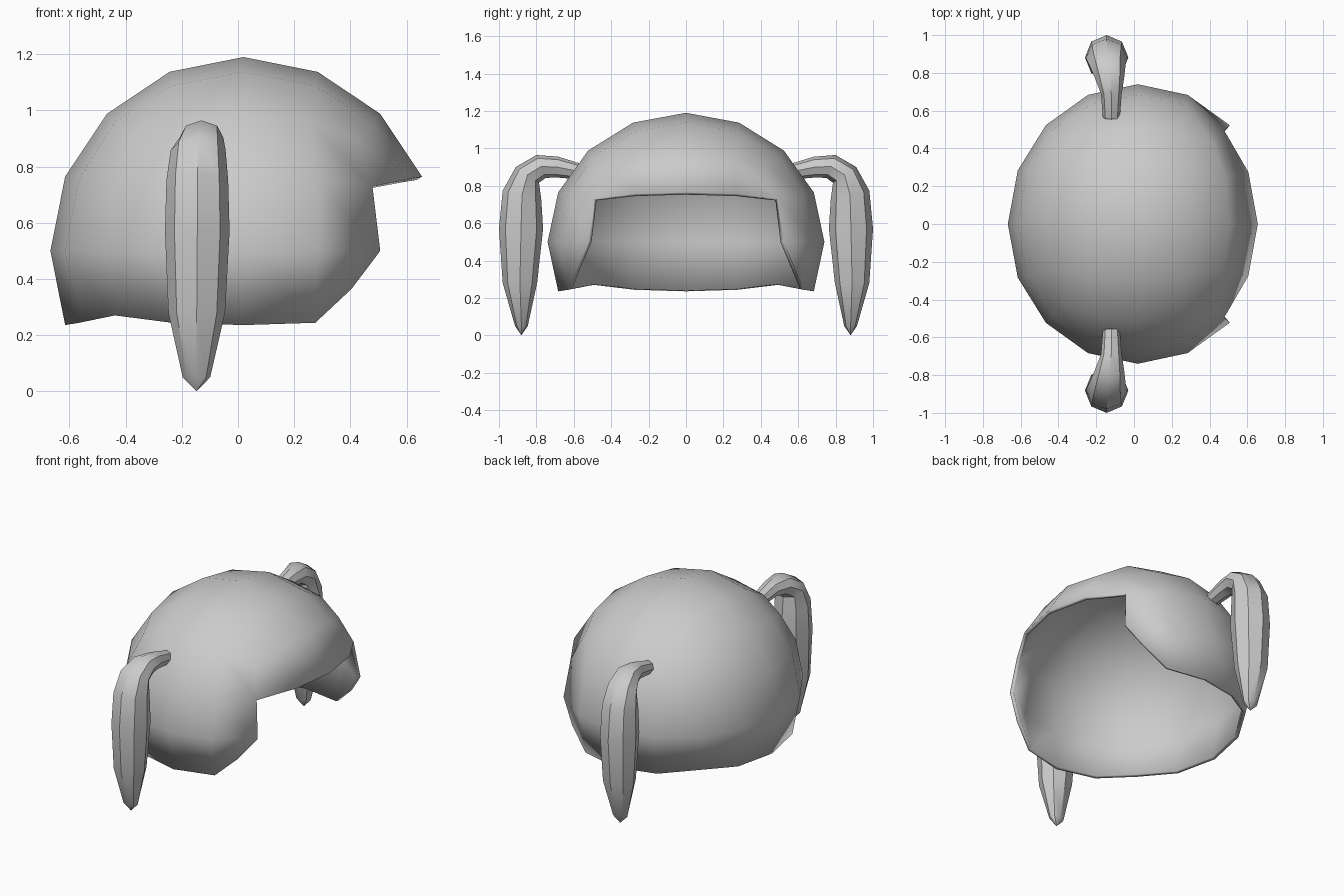
import bpy, bmesh
from math import sin, cos, pi, radians
from mathutils import Vector

if "Cube" in bpy.data.objects:
    bpy.data.objects.remove(bpy.data.objects["Cube"])


def finish(name, bm):
    bmesh.ops.recalc_face_normals(bm, faces=bm.faces[:])
    me = bpy.data.meshes.new(name)
    bm.to_mesh(me)
    bm.free()
    ob = bpy.data.objects.new(name, me)
    bpy.context.collection.objects.link(ob)
    bpy.ops.object.select_all(action='DESELECT')
    ob.select_set(True)
    bpy.context.view_layer.objects.active = ob
    bpy.ops.object.shade_smooth_by_angle(angle=radians(35))
    return ob


def on_sphere(p):
    # grid cube point -> evenly spaced point on the stretched sphere
    q = list(p)
    for i in range(3):
        if abs(abs(p[i]) - 0.5) < 0.01:
            v = min(abs(p[j]) for j in range(3) if j != i)
            q[i] *= 0.83 + 0.17 * v * v
    d = Vector(q).normalized()
    return Vector((0.02 + 0.688 * d.x, 0.74 * d.y, 0.5 + 0.69 * d.z))


# Hair cap: cube sphere, open at the bottom and at the face (+x)
bm = bmesh.new()
bmesh.ops.create_cube(bm, size=2)
bmesh.ops.subdivide_edges(bm, edges=bm.edges[:], cuts=3, use_grid_fill=True)
gone = []
for f in bm.faces:
    c = f.calc_center_median()
    if c.z < -0.5 or (c.x > 0.99 and c.z < 0.5):
        gone.append(f)
bmesh.ops.delete(bm, geom=gone, context='FACES')
for v in bm.verts:
    p = v.co.copy()
    v.co = on_sphere(p)
    # lower front corners are cut off diagonally
    if p.x > 0.99 and abs(p.y) > 0.99 and p.z < -0.4:
        v.co = Vector((0.405, 0.58 * (1 if p.y > 0 else -1), 0.365))
cap = finish("hair_cap", bm)
# the shell wall
wall = cap.modifiers.new("wall", 'SOLIDIFY')
wall.thickness = 0.022
wall.offset = -1

# Pigtails: x, y, z of centre, outward half width, x half width, tilt
SECTIONS = [
    (-0.12, 0.565, 0.875, 0.042, 0.045, 105),
    (-0.12, 0.69, 0.90, 0.056, 0.055, 96),
    (-0.13, 0.775, 0.903, 0.066, 0.078, 68),
    (-0.142, 0.848, 0.858, 0.075, 0.098, 34),
    (-0.145, 0.877, 0.75, 0.106, 0.110, 13),
    (-0.145, 0.882, 0.57, 0.118, 0.115, 0),
    (-0.147, 0.888, 0.28, 0.092, 0.101, 0),
    (-0.148, 0.88, 0.05, 0.034, 0.049, 0),
]
for label, side in (("front", -1), ("back", 1)):
    bm = bmesh.new()
    rings = []
    for cx, cy, cz, ro, rx, tilt in SECTIONS:
        t = radians(tilt)
        ring = []
        for k in range(8):
            a = 2 * pi * k / 8
            o = ro * cos(a)
            ring.append(bm.verts.new((cx + rx * sin(a),
                                      side * (cy + o * cos(t)),
                                      cz + o * sin(t))))
        rings.append(ring)
    for r0, r1 in zip(rings, rings[1:]):
        for k in range(8):
            j = (k + 1) % 8
            bm.faces.new((r0[k], r0[j], r1[j], r1[k]))
    bm.faces.new(rings[0])
    tip = bm.verts.new((-0.147, side * 0.88, 0))
    for k in range(8):
        bm.faces.new((rings[-1][k], rings[-1][(k + 1) % 8], tip))
    finish("pigtail_" + label, bm)
